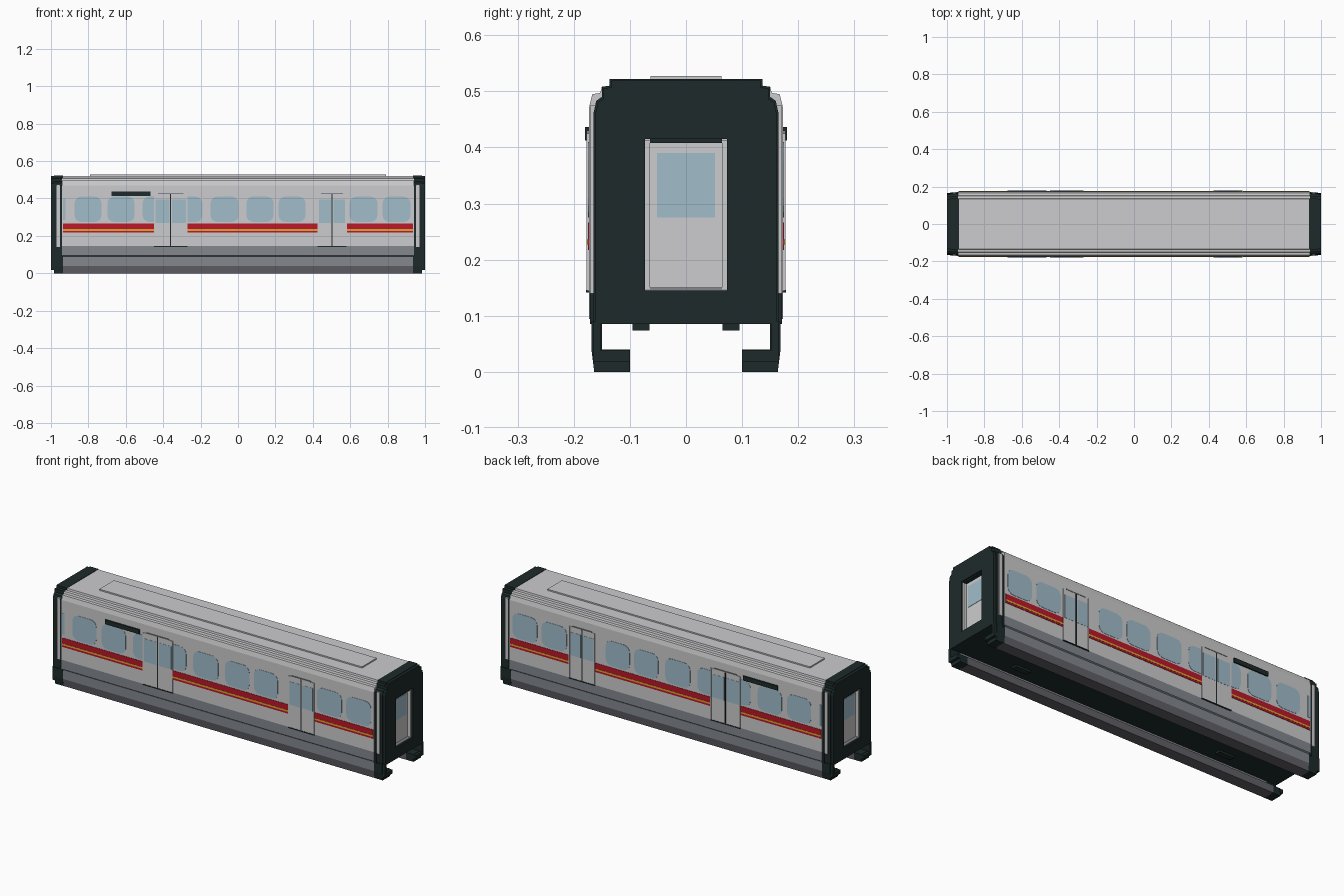
import bpy, bmesh, math
from mathutils import Vector

if "Cube" in bpy.data.objects:
    bpy.data.objects.remove(bpy.data.objects["Cube"], do_unlink=True)


def material(name, r, g, b):
    m = bpy.data.materials.new(name)
    m.use_nodes = True
    colour = [(c / 255) ** 2.2 for c in (r, g, b)] + [1]
    m.diffuse_color = colour
    m.node_tree.nodes["Principled BSDF"].inputs["Base Color"].default_value = colour
    return m


LIGHT = material("light grey", 203, 203, 205)
GREY = material("mid grey", 130, 134, 140)
LOW = material("dark grey", 97, 97, 103)
DARK = material("charcoal green", 35, 46, 46)
GLASS = material("pale blue glass", 160, 188, 202)
RED = material("red", 186, 30, 46)
YELLOW = material("yellow", 225, 165, 50)


def prism(name, pts, axis, a, b, mats, mirror="", cuts=(), rule=None):
    """Extrude a 2D outline along x (points are y,z) or y (points are x,z)."""
    bm = bmesh.new()
    place = (lambda p, t: (t, *p)) if axis == "x" else (lambda p, t: (p[0], t, p[1]))
    rings = [[bm.verts.new(place(p, t)) for p in pts] for t in (a, b)]
    n = len(pts)
    for ring in rings:
        bm.faces.new(ring)
    for i in range(n):
        j = (i + 1) % n
        bm.faces.new((rings[0][i], rings[0][j], rings[1][j], rings[1][i]))
    for z in cuts:
        bmesh.ops.bisect_plane(bm, geom=bm.verts[:] + bm.edges[:] + bm.faces[:],
                               plane_co=(0, 0, z), plane_no=(0, 0, 1))
    bmesh.ops.recalc_face_normals(bm, faces=bm.faces[:])
    if rule:
        for f in bm.faces:
            f.material_index = rule(f.calc_center_median(), f.normal)
    me = bpy.data.meshes.new(name)
    bm.to_mesh(me)
    bm.free()
    ob = bpy.data.objects.new(name, me)
    bpy.context.collection.objects.link(ob)
    for m in mats if isinstance(mats, list) else [mats]:
        me.materials.append(m)
    if mirror:
        mod = ob.modifiers.new("Mirror", "MIRROR")
        mod.use_axis = ["x" in mirror, "y" in mirror, False]
    return ob


def rect(u0, u1, v0, v1, r=0):
    """Rectangle outline, with rounded corners if r is set."""
    if not r:
        return [(u0, v0), (u1, v0), (u1, v1), (u0, v1)]
    centres = [(u1 - r, v1 - r), (u0 + r, v1 - r), (u0 + r, v0 + r), (u1 - r, v0 + r)]
    return [(c[0] + r * math.cos(t), c[1] + r * math.sin(t))
            for k, c in enumerate(centres)
            for t in [math.pi / 2 * (k + s / 4) for s in range(5)]]


SIDE = 0.173


def side_plate(name, outline, depth, mat):
    return prism(name, outline, "y", -SIDE - depth, -SIDE + 0.001, mat, "y")


# Car body: light upper walls, grey lower walls, dark underside
half = [(0.16, 0.085), (SIDE, 0.095), (SIDE, 0.47), (0.167, 0.495), (0.153, 0.497),
        (0.15, 0.508), (0.136, 0.51), (0.134, 0.52)]
outline = half + [(-y, z) for y, z in reversed(half)]
prism("body", outline, "x", -0.94, 0.94, [LIGHT, GREY, DARK], cuts=[0.145],
      rule=lambda c, n: 2 if n.z < -0.9 else int(c.z < 0.145))
prism("roof_panel", rect(-0.063, 0.063, 0.515, 0.527), "x", -0.79, 0.79, LIGHT)

# Side skirts with inward feet
foot = [(0.15, 0.09), (0.168, 0.09), (0.168, 0.04), (0.163, 0), (0.1, 0), (0.1, 0.04), (0.15, 0.04)]
prism("skirt", foot, "x", -0.94, 0.94, [GREY, LOW], "y", cuts=[0.04],
      rule=lambda c, n: int(c.z < 0.041))
prism("underfloor_box", rect(0.065, 0.095, 0.074, 0.09), "x", 0.58, 0.67, DARK, "xy")

# Windows along both sides
for x0, x1 in [(-0.874, -0.73), (-0.698, -0.553), (-0.51, -0.365), (-0.335, -0.19),
               (-0.147, 0.003), (0.045, 0.19), (0.217, 0.361), (0.596, 0.746), (0.773, 0.922)]:
    side_plate("side_window", rect(x0, x1, 0.275, 0.41, 0.035), 0.0015, GLASS)
side_plate("end_window_sliver", rect(-0.935, -0.922, 0.285, 0.4), 0.0015, GLASS)

# Stripes, interrupted by the doors
for x0, x1 in [(-0.935, -0.45), (-0.27, 0.425), (0.582, 0.935)]:
    side_plate("red_stripe", rect(x0, x1, 0.217, 0.266), 0.002, RED)
    side_plate("yellow_line", rect(x0, x1, 0.227, 0.236), 0.003, YELLOW)

# Double doors on both sides
for cx, hw in [(-0.36, 0.09), (0.503, 0.078)]:
    side_plate("side_door", rect(cx - hw, cx + hw, 0.145, 0.425), 0.0025, LIGHT)
    side_plate("door_seam", rect(cx - 0.003, cx + 0.003, 0.147, 0.423), 0.004, DARK)
    side_plate("door_sill", rect(cx - hw, cx + hw, 0.141, 0.146), 0.005, DARK)
    side_plate("door_rail", rect(cx - hw * 0.75, cx + hw * 0.75, 0.425, 0.43), 0.004, GREY)
    for s in (-1, 1):
        a, b = sorted((cx + s * 0.007, cx + s * (hw - 0.008)))
        side_plate("door_window", rect(a, b, 0.27, 0.395), 0.0035, GLASS)
        a, b = sorted((cx + s * hw, cx + s * (hw - 0.005)))
        side_plate("door_frame", rect(a, b, 0.145, 0.425), 0.0045, LIGHT)

side_plate("destination_sign", rect(-0.675, -0.468, 0.412, 0.436), 0.007, DARK)

# Dark end caps: two layers, the outer one slightly smaller, around a doorway
shoulder = [(0.165, 0.46), (0.16, 0.483), (0.15, 0.49), (0.15, 0.508), (0.136, 0.51), (0.136, 0.522)]
for name, a, b, d in [("end_cap", 0.935, 0.985, 0), ("end_cap_face", 0.985, 1.0, 0.003)]:
    post = [(0.073, 0.085), (0.165 - d, 0.085)] + [(y - d, z - d) for y, z in shoulder]
    prism(name + "_post", post + [(0.073, 0.522 - d)], "x", a, b, DARK, "xy")
    prism(name + "_header", rect(-0.073, 0.073, 0.415, 0.522 - d), "x", a, b, DARK, "x")
    prism(name + "_sill", rect(-0.073, 0.073, 0.085, 0.145), "x", a, b, DARK, "x")
prism("end_cap_skirt", [(y + 0.0005, z) for y, z in foot], "x", 0.935, 0.985, DARK, "xy")
prism("end_cap_foot", rect(0.1, 0.165, 0.018, 0.038), "x", 0.98, 1.0, DARK, "xy")
prism("end_cap_leg", rect(0.152, 0.166, 0.018, 0.09), "x", 0.98, 1.0, DARK, "xy")
prism("end_cap_edge", rect(0.16, 0.171, 0.085, 0.47), "x", 0.935, 0.95, DARK, "xy")
prism("corner_rib", rect(0.16, 0.171, 0.14, 0.475), "x", 0.952, 0.97, LIGHT, "xy")

# Gangway doors set back in both ends
prism("end_door", rect(-0.073, 0.073, 0.145, 0.415), "x", 0.94, 0.975, LIGHT, "x")
prism("end_door_window", rect(-0.052, 0.052, 0.275, 0.39), "x", 0.974, 0.977, GLASS, "x")
prism("end_door_jamb", rect(0.064, 0.073, 0.147, 0.413), "x", 0.97, 0.992, LIGHT, "xy")
prism("end_door_header", rect(-0.064, 0.064, 0.408, 0.417), "x", 0.97, 0.994, DARK, "x")
prism("end_door_threshold", rect(-0.073, 0.073, 0.145, 0.15), "x", 0.97, 0.992, GREY, "x")
